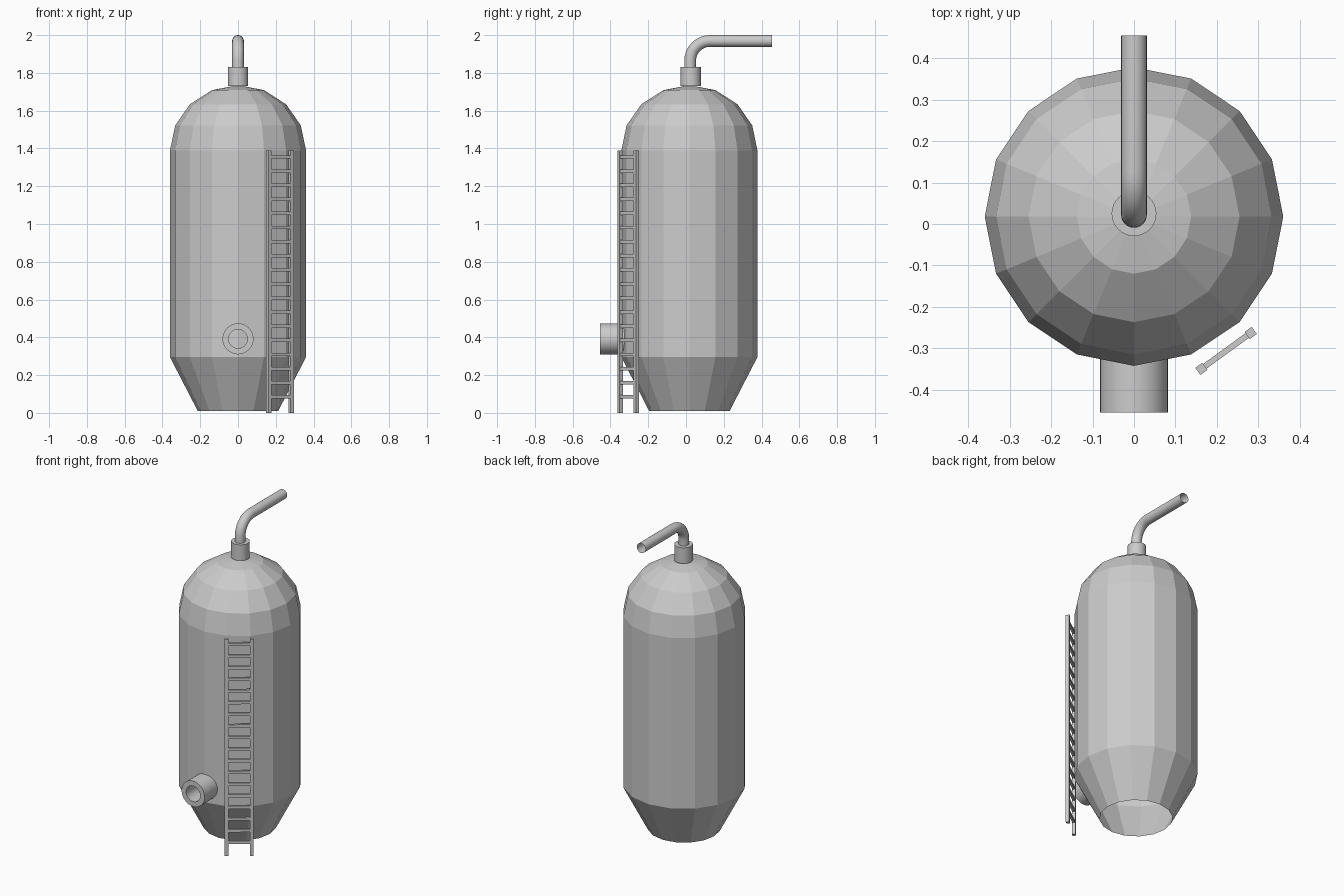
import bpy, bmesh
from math import sin, cos, pi, radians
from mathutils import Matrix, Vector

if "Cube" in bpy.data.objects:
    bpy.data.objects.remove(bpy.data.objects["Cube"])


def finish(name, bm, smooth=False):
    bmesh.ops.recalc_face_normals(bm, faces=bm.faces)
    me = bpy.data.meshes.new(name)
    bm.to_mesh(me)
    bm.free()
    ob = bpy.data.objects.new(name, me)
    bpy.context.collection.objects.link(ob)
    if smooth:
        bpy.context.view_layer.objects.active = ob
        ob.select_set(True)
        bpy.ops.object.shade_smooth_by_angle(angle=radians(35))
        ob.select_set(False)
    return ob


def lathe(name, profile, sides, matrix, smooth=False):
    """Spin a (radius, height) profile around z, then place it."""
    bm = bmesh.new()
    rings = [[bm.verts.new((r * cos(2 * pi * i / sides), r * sin(2 * pi * i / sides), z))
              for i in range(sides)] for r, z in profile]
    for a, b in zip(rings, rings[1:]):
        for i in range(sides):
            j = (i + 1) % sides
            bm.faces.new((a[i], a[j], b[j], b[i]))
    bmesh.ops.remove_doubles(bm, verts=bm.verts, dist=1e-5)
    bmesh.ops.transform(bm, matrix=matrix, verts=bm.verts)
    return finish(name, bm, smooth)


def add_box(bm, center, size):
    m = Matrix.Translation(center) @ Matrix.Diagonal((*size, 1))
    bmesh.ops.create_cube(bm, size=1, matrix=m)


# Tank: tapered open foot, straight wall, faceted dome
dome = [(0.36 * cos(k * pi / 8), 1.39 + 0.345 * sin(k * pi / 8)) for k in range(5)]
lathe("tank", [(0.213, 0.01), (0.36, 0.295)] + dome, 16, Matrix.Translation((0, 0.018, 0)))

# Collar on top of the dome
lathe("top_collar", [(0, 1.73), (0.054, 1.73), (0.054, 1.832), (0, 1.832)], 32,
      Matrix.Translation((0, 0.025, 0)), True)

# Front outlet: short hollow pipe facing -y
lathe("front_outlet", [(0.082, 0.30), (0.082, 0.455), (0.05, 0.455), (0.05, 0.30)], 32,
      Matrix.Translation((0, 0, 0.392)) @ Matrix.Rotation(pi / 2, 4, 'X'), True)

# Bent vent pipe: straight up, quarter bend, straight back, open end
y0, zt, R, rad = 0.022, 1.969, 0.105, 0.031
path = [(y0, 1.80, 0)]
path += [(y0 + R - R * cos(t), zt - R + R * sin(t), t) for t in (k * pi / 16 for k in range(9))]
path += [(0.455, zt, pi / 2)]
bm = bmesh.new()
prev = None
N = 24
for y, z, t in path:
    side = Vector((0, -cos(t), sin(t)))
    ring = [bm.verts.new(Vector((0, y, z)) + rad * (cos(2 * pi * i / N) * Vector((1, 0, 0))
                                                   + sin(2 * pi * i / N) * side)) for i in range(N)]
    if prev:
        for i in range(N):
            j = (i + 1) % N
            bm.faces.new((prev[i], prev[j], ring[j], ring[i]))
    prev = ring
finish("vent_pipe", bm, True)

# Ladder: two rails and evenly spaced rungs, turned to face the tank
bm = bmesh.new()
for s in (-1, 1):
    add_box(bm, (s * 0.0735, 0, 0.695), (0.021, 0.021, 1.39))
for k in range(18):
    add_box(bm, (0, 0, 0.085 + k * 0.0747), (0.13, 0.014, 0.018))
bmesh.ops.transform(bm, verts=bm.verts, matrix=Matrix.Translation((0.222, -0.306, 0))
                    @ Matrix.Rotation(radians(36), 4, 'Z'))
finish("ladder", bm)
